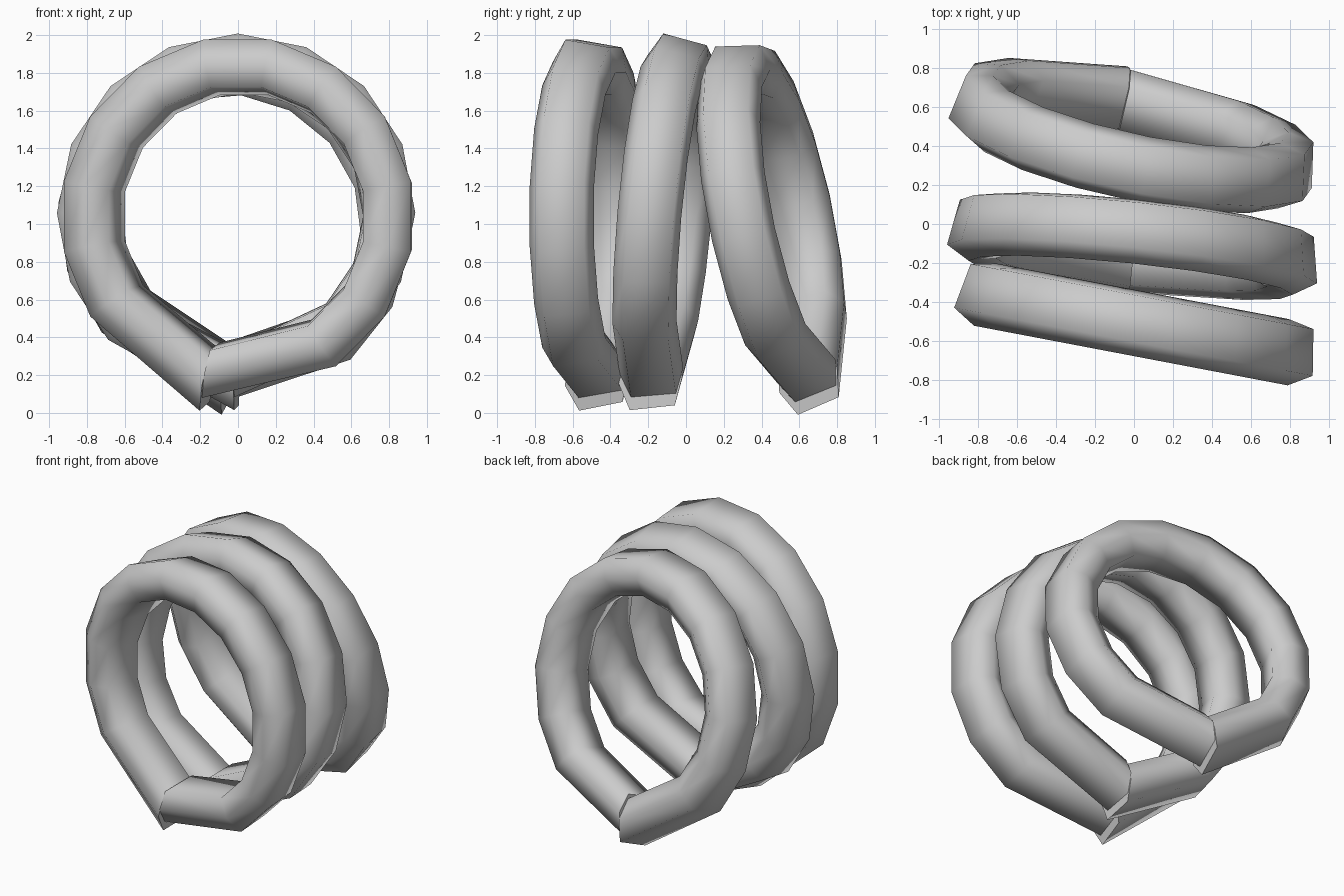
import bpy, bmesh
from math import sin, cos, radians
from mathutils import Vector

if "Cube" in bpy.data.objects:
    bpy.data.objects.remove(bpy.data.objects["Cube"])

# Six-sided band section (radial, axial), rolled so the front rim flares outward
ROLL = radians(10)
HEX = [(0.13, -0.12), (0.13, 0.12), (0, 0.17), (-0.13, 0.12), (-0.13, -0.12), (0, -0.17)]
SECTION = [(u * cos(ROLL) - v * sin(ROLL), u * sin(ROLL) + v * cos(ROLL)) for u, v in HEX]

# Path of one split ring: (angle, radius, thickness scale)
PATH = [(-101.25, 0.83, 1.0)]
PATH += [(-56.25 + 22.5 * k, 0.805, 1.0) for k in range(13)]
PATH += [(258.75, 0.88, 1.13)]


def split_ring(name, centre, slope_x, slope_z, turn):
    # The ring plane leans: y changes by slope_x along x and slope_z along z
    n = Vector((-slope_x, 1, -slope_z)).normalized()
    ex = Vector((1, slope_x, 0)).normalized()
    ez = ex.cross(n)
    centre = Vector(centre)
    bm = bmesh.new()
    loops = []
    for ang, rad, scale in PATH:
        a = radians(ang + turn)
        out = ex * cos(a) + ez * sin(a)
        loops.append([bm.verts.new(centre + out * (rad + u * scale) + n * v)
                      for u, v in SECTION])
    count = len(SECTION)
    for p, q in zip(loops, loops[1:]):
        for i in range(count):
            j = (i + 1) % count
            bm.faces.new((p[i], p[j], q[j], q[i])).smooth = True
    # Flat, crisp end caps
    for loop in (loops[0], loops[-1]):
        cap = bm.faces.new(loop)
        cap.smooth = False
        for e in cap.edges:
            e.smooth = False
    bmesh.ops.recalc_face_normals(bm, faces=bm.faces[:])
    mesh = bpy.data.meshes.new(name)
    bm.to_mesh(mesh)
    bm.free()
    obj = bpy.data.objects.new(name, mesh)
    bpy.context.collection.objects.link(obj)


# Three loosely stacked rings, front to back
split_ring("front_ring", (0.015, -0.51, 1.04), -0.19, 0.0, 0)
split_ring("middle_ring", (0.0, -0.11, 1.05), -0.105, 0.09, 11.25)
split_ring("back_ring", (0.0, 0.455, 1.03), -0.215, -0.21, 5)
